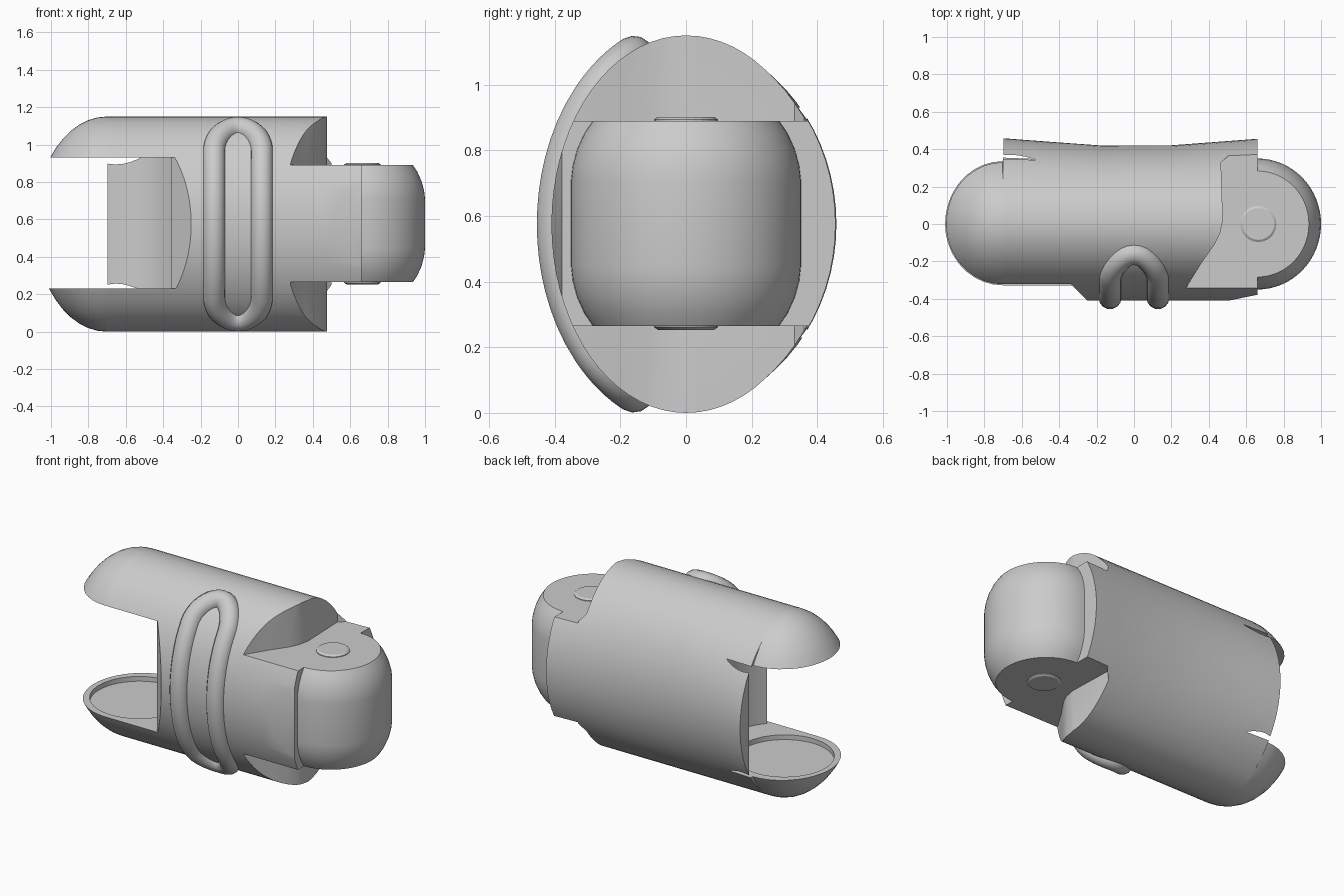
import bpy, bmesh, math
from math import sin, cos, pi, radians, sqrt

if "Cube" in bpy.data.objects:
    bpy.data.objects.remove(bpy.data.objects["Cube"])

MID = 0.575          # height of the long axis
HINGE = 0.66         # x of the hinge pin
LOW, HIGH = 0.265, 0.89

grey = bpy.data.materials.new("light grey")
grey.use_nodes = True
colour = (0.6, 0.6, 0.6, 1)
grey.diffuse_color = colour
grey.node_tree.nodes["Principled BSDF"].inputs["Base Color"].default_value = colour


def make(name, bm):
    bmesh.ops.recalc_face_normals(bm, faces=bm.faces)
    mesh = bpy.data.meshes.new(name)
    bm.to_mesh(mesh)
    bm.free()
    mesh.materials.append(grey)
    ob = bpy.data.objects.new(name, mesh)
    bpy.context.collection.objects.link(ob)
    return ob


def loft(bm, rings, closed=True):
    """Skin a list of point rings."""
    rows = [[bm.verts.new(p) for p in r] for r in rings]
    n = len(rows[0])
    for a, b in zip(rows, rows[1:]):
        for i in range(n if closed else n - 1):
            j = (i + 1) % n
            bm.faces.new((a[i], a[j], b[j], b[i]))
    return rows


def prism(name, outline, z0, z1):
    bm = bmesh.new()
    rows = loft(bm, [[(x, y, z) for x, y in outline] for z in (z0, z1)])
    for r in rows:
        bm.faces.new(r)
    return make(name, bm)


def circle(x, y, r, n=48):
    return [(x + r * cos(2 * pi * i / n), y + r * sin(2 * pi * i / n)) for i in range(n)]


def cut(ob, cutter):
    m = ob.modifiers.new(cutter.name, 'BOOLEAN')
    m.operation = 'DIFFERENCE'
    m.solver = 'EXACT'
    m.object = cutter
    bpy.context.view_layer.objects.active = ob
    bpy.ops.object.modifier_apply(modifier=m.name)
    bpy.data.objects.remove(cutter)


def smooth(ob):
    bpy.ops.object.select_all(action='DESELECT')
    ob.select_set(True)
    bpy.context.view_layer.objects.active = ob
    bpy.ops.object.shade_smooth_by_angle(angle=radians(30))


# Body: elliptical tube with a domed end and a flared back
def section(x, size=1.0, flare=0.0):
    pts = []
    for i in range(72):
        a = 2 * pi * i / 72
        y = (0.42 if cos(a) > 0 else 0.41) * size * cos(a)
        if y > 0.25:
            y += (y - 0.25) / 0.17 * flare
        pts.append((x, y, MID + 0.575 * size * sin(a)))
    return pts


rings = []
for k in range(12):
    s = 0.995 * cos(k / 12 * pi / 2)
    rings.append(section(-0.702 - 0.385 * s, sqrt(1 - s * s)))
rings.append(section(-0.702))
for x in (-0.7, -0.45, -0.18, 0.2, 0.45, HINGE):
    rings.append(section(x, 1, 0.037 * max(0, abs(x) - 0.19) / 0.49))
bm = bmesh.new()
rows = loft(bm, rings)
bm.faces.new(rows[0])
bm.faces.new(rows[-1])
body = make("link_body", bm)

# Fork slot with a rounded inner wall and a slanted front opening
slot = [(-0.7, 0.7)]
for k in range(25):
    a = radians(94 - 134 * k / 24)
    slot.append((-0.67 + 0.41 * cos(a), -0.04 + 0.41 * sin(a)))
slot += [(-0.25, -0.41), (-0.25, -0.7), (-1.3, -0.7), (-1.3, 0.7)]
cut(body, prism("slot_cutter", slot, 0.23, 0.93))
cut(body, prism("recess_cutter", circle(-0.69, 0, 0.285), 0.2, 0.96))

# Clearance above and below the tongue
swing = [(0.28, -0.7), (0.28, -0.34), (0.36, -0.21), (0.43, -0.11), (0.46, -0.05),
         (0.475, 0.02), (0.465, 0.33), (0.5, 0.36), (0.5, 0.7), (1.2, 0.7), (1.2, -0.7)]
cut(body, prism("upper_clearance", swing, HIGH, 1.4))
cut(body, prism("lower_clearance", swing, -0.3, LOW))
cut(body, prism("front_taper", [(0.5, -0.411), (0.7, -0.37), (0.7, -0.6), (0.5, -0.6)], -0.2, 1.4))
smooth(body)

# Tongue: half-round hinge end with softened rims
half = (HIGH - LOW) / 2
profile = [(0, half), (0.275, half), (0.3, 0.275), (0.322, 0.225), (0.335, 0.175), (0.34, 0.13)]
profile += [(r, -h) for r, h in reversed(profile)]
bm = bmesh.new()
loft(bm, [[(HINGE + r * cos(a), r * 1.03 * sin(a), LOW + half + h) for r, h in profile]
          for a in [pi * (i / 32 - 0.5) for i in range(33)]], closed=False)
bmesh.ops.remove_doubles(bm, verts=bm.verts, dist=0.0001)
smooth(make("hinge_tongue", bm))

# Hinge pins: low chamfered discs
for name, z, d in (("upper_pin", HIGH, 1), ("lower_pin", LOW, -1)):
    bm = bmesh.new()
    rows = loft(bm, [[(x, y, z + d * h) for x, y in circle(HINGE + 0.005, 0, r, 24)]
                     for r, h in ((0.097, -0.01), (0.097, 0.004), (0.085, 0.012))])
    bm.faces.new(rows[-1])
    make(name, bm)

# Front loop: rounded bar wrapped over the front of the body
path = []
for side in (1, -1):
    for k in range(21):
        a = pi * k / 20
        path.append((side * 0.128 * cos(a), side * (0.385 + 0.128 * sin(a))))
    for k in range(1, 16):
        path.append((-side * 0.128, side * 0.385 * (1 - k / 8)))
curve = bpy.data.curves.new("front_loop", 'CURVE')
curve.dimensions = '3D'
curve.bevel_depth = 0.061
curve.bevel_resolution = 5
spline = curve.splines.new('POLY')
spline.points.add(len(path) - 1)
for p, (x, h) in zip(spline.points, path):
    p.co = (x, -0.395 * sqrt(1 - (h / 0.56) ** 2), MID + h, 1)
spline.use_cyclic_u = True
spline.use_smooth = True
curve.materials.append(grey)
loop = bpy.data.objects.new("front_loop", curve)
bpy.context.collection.objects.link(loop)
